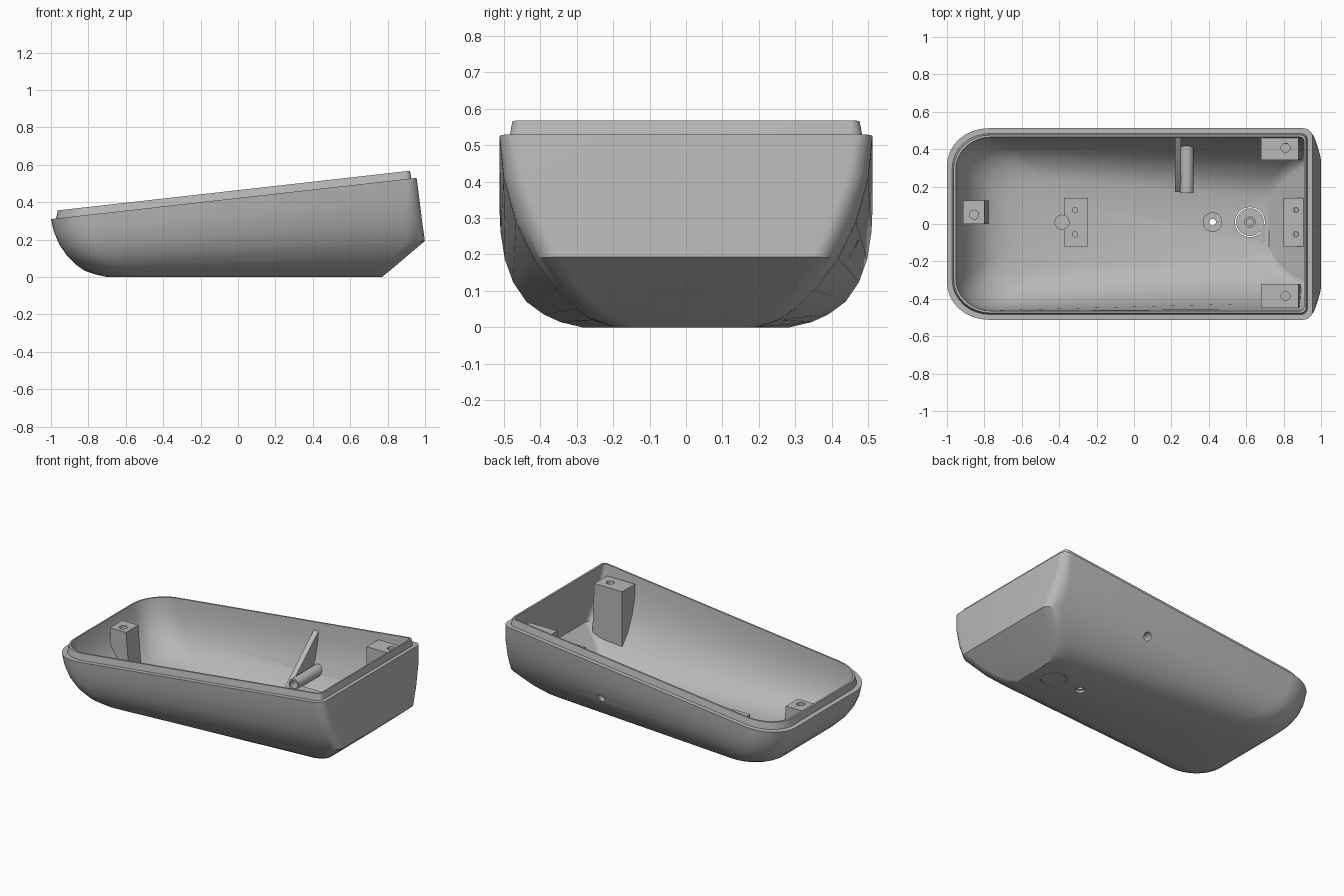
import bpy, bmesh, math
from mathutils import Matrix, Vector

cube = bpy.data.objects.get("Cube")
if cube:
    bpy.data.objects.remove(cube, do_unlink=True)

grey = bpy.data.materials.new("plain grey plastic")
grey.use_nodes = True
grey.diffuse_color = (0.48, 0.48, 0.48, 1)
grey.node_tree.nodes["Principled BSDF"].inputs["Base Color"].default_value = (0.48, 0.48, 0.48, 1)

# Hull sections: height fraction, low end x, high end x,
# half width at low end, half width at high end, high corner radii x and y
SECTIONS = [
    (0.00, -0.70, 0.770, 0.30, 0.19, 0.08, 0.05),
    (0.04, -0.76, 0.795, 0.36, 0.25, 0.08, 0.06),
    (0.10, -0.82, 0.833, 0.405, 0.295, 0.08, 0.06),
    (0.20, -0.865, 0.895, 0.45, 0.35, 0.08, 0.06),
    (0.36, -0.915, 0.999, 0.482, 0.415, 0.10, 0.07),
    (0.55, -0.955, 0.985, 0.501, 0.465, 0.09, 0.07),
    (0.78, -0.985, 0.970, 0.510, 0.500, 0.07, 0.06),
    (1.00, -1.00, 0.955, 0.512, 0.512, 0.05, 0.05),
]
LIP = 0.042


def rim(x):
    return 0.4225 + 0.1125 * x


def ring(section, inset=0.0, floor=0.0, lift=0.0, steps=8):
    """Rounded, tapering plan outline lying between the floor and the sloping rim."""
    t, low, high, wide, narrow, rx, ry = section
    low, high, wide, narrow = low + inset, high - inset, wide - inset, narrow - inset
    shrink = inset * 0.6
    right, left = (max(rx - shrink, 0.02), max(ry - shrink, 0.02)), (0.22 - shrink, 0.2 - shrink)
    points = []
    for k, (sx, sy) in enumerate([(1, 1), (-1, 1), (-1, -1), (1, -1)]):
        ax, ay = right if sx > 0 else left
        cx = high - ax if sx > 0 else low + ax
        for i in range(steps + 1):
            a = math.pi / 2 * (k + i / steps)
            x = cx + ax * math.cos(a)
            half = wide + (narrow - wide) * (x - low) / (high - low)
            y = sy * (half - ay) + ay * math.sin(a)
            points.append(Vector((x, y, floor + t * (rim(x) + lift - floor))))
    return points


def finish(name, bm):
    bmesh.ops.recalc_face_normals(bm, faces=bm.faces[:])
    mesh = bpy.data.meshes.new(name)
    bm.to_mesh(mesh)
    bm.free()
    mesh.materials.append(grey)
    obj = bpy.data.objects.new(name, mesh)
    bpy.context.collection.objects.link(obj)
    return obj


def loft(name, rings):
    bm = bmesh.new()
    loops = [[bm.verts.new(p) for p in points] for points in rings]
    for a, b in zip(loops, loops[1:]):
        for i in range(len(a)):
            j = (i + 1) % len(a)
            bm.faces.new((a[i], a[j], b[j], b[i]))
    bm.faces.new(loops[0])
    bm.faces.new(loops[-1])
    return finish(name, bm)


def block(name, x0, x1, y0, y1, z0, z1, flare=0.0):
    """Box whose +x side may lean outward toward the base."""
    bm = bmesh.new()
    for v in bmesh.ops.create_cube(bm, size=1)["verts"]:
        lean = flare if v.co.x > 0 and v.co.z < 0 else 0
        v.co = (x1 + lean if v.co.x > 0 else x0, y1 if v.co.y > 0 else y0, z1 if v.co.z > 0 else z0)
    return finish(name, bm)


def rod(name, start, end, radius):
    start, end = Vector(start), Vector(end)
    axis = end - start
    bm = bmesh.new()
    turn = axis.to_track_quat('Z', 'Y').to_matrix().to_4x4()
    bmesh.ops.create_cone(bm, cap_ends=True, segments=32, radius1=radius, radius2=radius,
                          depth=axis.length, matrix=Matrix.Translation((start + end) / 2) @ turn)
    return finish(name, bm)


def combine(obj, tool, operation='DIFFERENCE', keep=False):
    mod = obj.modifiers.new("cut", 'BOOLEAN')
    mod.operation, mod.solver, mod.object = operation, 'EXACT', tool
    bpy.context.view_layer.objects.active = obj
    bpy.ops.object.modifier_apply(modifier=mod.name)
    if not keep:
        bpy.data.objects.remove(tool, do_unlink=True)


def drill(obj, x, y, z0, z1, radius):
    combine(obj, rod("drill", (x, y, z0), (x, y, z1), radius))


# Hollow tray: outside, stepped lip, then down the inside to the floor
top = SECTIONS[-1]
outer = [ring(s) for s in SECTIONS]
lip_base = ring(top, 0.028)
lip_top = [p + Vector((0, 0, LIP)) for p in ring(top, 0.036)]
inner = [ring(s, 0.047, 0.03, LIP) for s in reversed(SECTIONS)]
tray = loft("tray_shell", outer + [lip_base, lip_top] + inner)

# Countersunk floor hole, open ring slot with its tail, and side wall hole
drill(tray, 0.42, 0.01, -0.1, 0.1, 0.018)
drill(tray, 0.42, 0.01, -0.1, 0.015, 0.03)
slot = rod("slot", (0.62, 0.01, -0.1), (0.62, 0.01, 0.1), 0.08)
drill(slot, 0.62, 0.01, -0.2, 0.2, 0.074)
combine(slot, block("gap", 0.66, 0.72, -0.04, 0.0, -0.2, 0.2))
combine(tray, slot)
combine(tray, block("tail", 0.692, 0.697, -0.09, -0.02, -0.1, 0.1))
TUBE_X, TUBE_Z, BORE = 0.283, 0.215, 0.025
combine(tray, rod("side_drill", (TUBE_X, 0.38, TUBE_Z), (TUBE_X, 0.6, TUBE_Z), BORE))

# Helper volume that trims the fittings to the inside of the tray wall
trim = loft("trim_volume", [ring(s, 0.025, 0.015, LIP) for s in SECTIONS])
trim.hide_render = True
parts = [tray]


def fit(obj):
    combine(obj, trim, 'INTERSECT', keep=True)
    parts.append(obj)
    return obj


# Screw posts at the high end
for side, y in (("back", 0.407), ("front", -0.385)):
    post = fit(block(side + "_screw_post", 0.68, 0.88, y - 0.065, y + 0.065, -0.1, 0.498, 0.025))
    drill(post, 0.81, y, 0.35, 0.7, 0.024)

# Screw post at the low end
low_post = fit(block("low_end_post", -0.915, -0.80, 0.0, 0.125, -0.1, 0.325, 0.035))
drill(low_post, -0.855, 0.05, 0.2, 0.5, 0.024)

# Two-hole mounting blocks
for name, x0, x1, hx, z in (("middle_mount", -0.375, -0.245, -0.315, 0.065),
                            ("end_mount", 0.80, 0.91, 0.865, 0.185)):
    mount = fit(block(name, x0, x1, -0.12, 0.14, -0.1, z))
    for y in (0.075, -0.055):
        drill(mount, hx, y, z - 0.04, z + 0.1, 0.014)
fit(rod("locating_peg", (-0.385, 0.01, -0.1), (-0.385, 0.01, 0.075), 0.04))

# Floor bosses
for name, x, radius, hole, z in (("hole_boss", 0.42, 0.052, 0.018, 0.08),
                                 ("ring_boss", 0.62, 0.03, 0.018, 0.1)):
    boss = fit(rod(name, (x, 0.01, -0.1), (x, 0.01, z), radius))
    drill(boss, x, 0.01, -0.1 if x < 0.5 else 0.06, 0.3, hole)

# Side tube and its triangular rib
tube = fit(rod("side_tube", (TUBE_X, 0.165, TUBE_Z), (TUBE_X, 0.6, TUBE_Z), 0.036))
combine(tube, rod("bore", (TUBE_X, 0.1, TUBE_Z), (TUBE_X, 0.7, TUBE_Z), BORE))
rib = [(0.17, 0.185), (0.55, 0.185), (0.55, 0.47), (0.465, 0.44)]
fit(loft("tube_rib", [[Vector((x, y, z)) for y, z in rib] for x in (0.218, 0.252)]))

bpy.data.objects.remove(trim, do_unlink=True)

# Smooth shading with crisp edges
for obj in bpy.context.selected_objects:
    obj.select_set(False)
for obj in parts:
    obj.select_set(True)
bpy.context.view_layer.objects.active = tray
bpy.ops.object.shade_smooth_by_angle(angle=math.radians(30))
